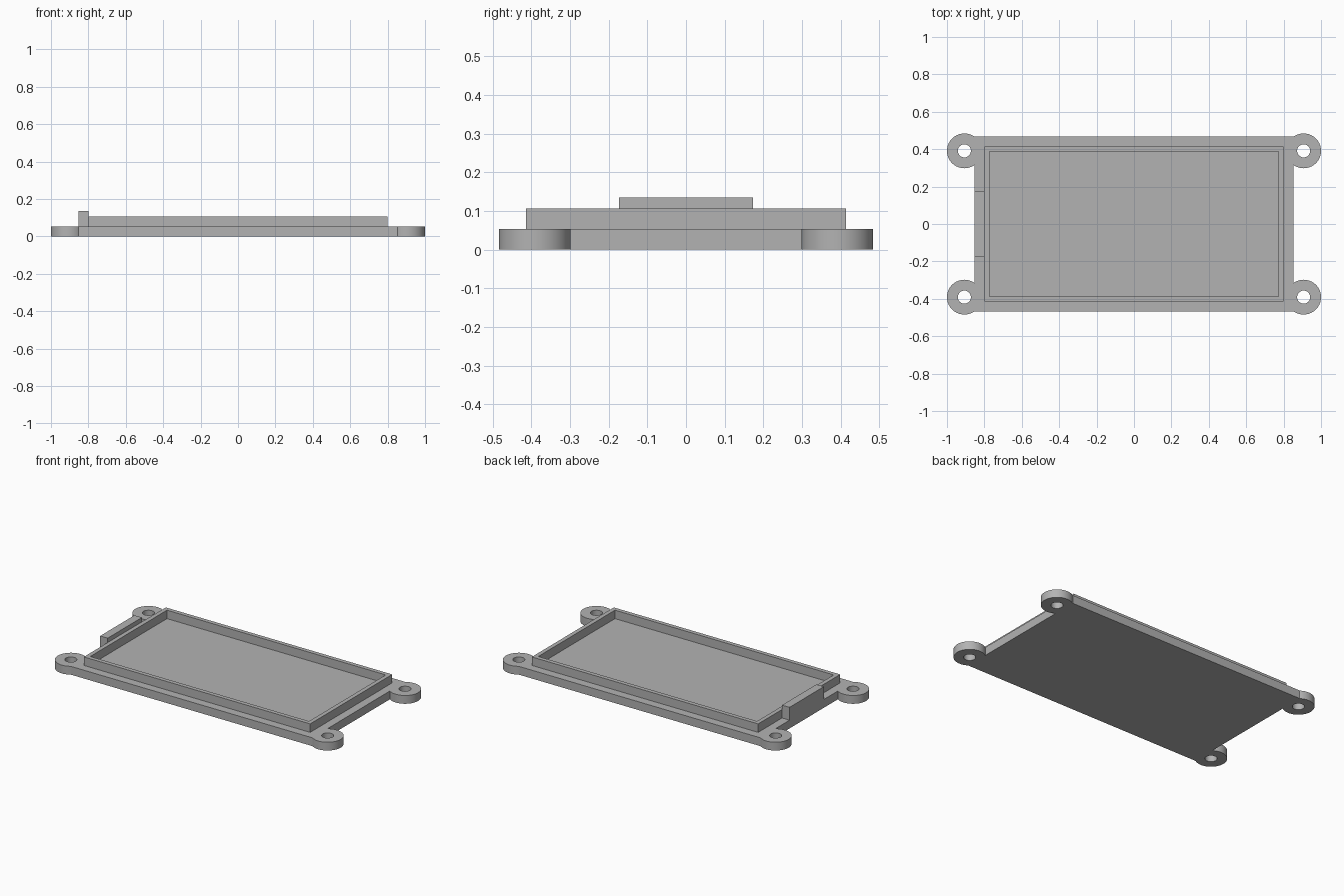
import bpy, math

if "Cube" in bpy.data.objects:
    bpy.data.objects.remove(bpy.data.objects["Cube"])

grey = bpy.data.materials.new("plain grey")
grey.diffuse_color = (0.448, 0.448, 0.448, 1)
grey.use_nodes = True
grey.node_tree.nodes["Principled BSDF"].inputs["Base Color"].default_value = grey.diffuse_color

BASE_TOP, RIM_TOP, TAB_TOP = 0.053, 0.107, 0.135
EAR_X, EAR_Y = 0.907, 0.391


def box(name, x0, x1, y0, y1, z0, z1):
    bpy.ops.mesh.primitive_cube_add(
        size=1, location=((x0 + x1) / 2, (y0 + y1) / 2, (z0 + z1) / 2))
    ob = bpy.context.object
    ob.name = name
    ob.scale = (x1 - x0, y1 - y0, z1 - z0)
    bpy.ops.object.transform_apply(location=True, rotation=False, scale=True)
    ob.data.materials.append(grey)
    return ob


def disc(name, x, y, radius, z0, z1, sides):
    bpy.ops.mesh.primitive_cylinder_add(
        vertices=sides, radius=radius, depth=z1 - z0, location=(x, y, (z0 + z1) / 2))
    ob = bpy.context.object
    ob.name = name
    bpy.ops.object.transform_apply(location=True, rotation=False, scale=True)
    ob.data.materials.append(grey)
    return ob


def combine(target, other, operation):
    # Apply a boolean and discard the helper
    mod = target.modifiers.new(operation.lower(), 'BOOLEAN')
    mod.operation, mod.solver, mod.object = operation, 'EXACT', other
    bpy.context.view_layer.objects.active = target
    bpy.ops.object.modifier_apply(modifier=mod.name)
    bpy.data.objects.remove(other, do_unlink=True)


# Base plate
tray = box("tray_lid", -0.853, 0.853, -0.468, 0.468, 0, BASE_TOP)

# Four screw ears with through holes
for sx in (-1, 1):
    for sy in (-1, 1):
        x, y = sx * EAR_X, sy * EAR_Y
        combine(tray, disc("ear", x, y, 0.093, 0, BASE_TOP, 64), 'UNION')
        combine(tray, disc("hole", x, y, 0.035, -0.1, 0.2, 48), 'DIFFERENCE')

# Raised rim around the shallow pocket
rim = box("rim", -0.80, 0.80, -0.414, 0.414, BASE_TOP, RIM_TOP)
pocket = box("pocket", -0.773, 0.773, -0.387, 0.387, BASE_TOP - 0.1, RIM_TOP + 0.1)
combine(rim, pocket, 'DIFFERENCE')
combine(tray, rim, 'UNION')

# Locating tab on the left edge
tab = box("tab", -0.853, -0.80, -0.173, 0.173, BASE_TOP, TAB_TOP)
combine(tray, tab, 'UNION')

# Round ears and holes shade smoothly, corners stay crisp
bpy.ops.object.select_all(action='DESELECT')
tray.select_set(True)
bpy.context.view_layer.objects.active = tray
bpy.ops.object.shade_smooth_by_angle(angle=math.radians(30))
